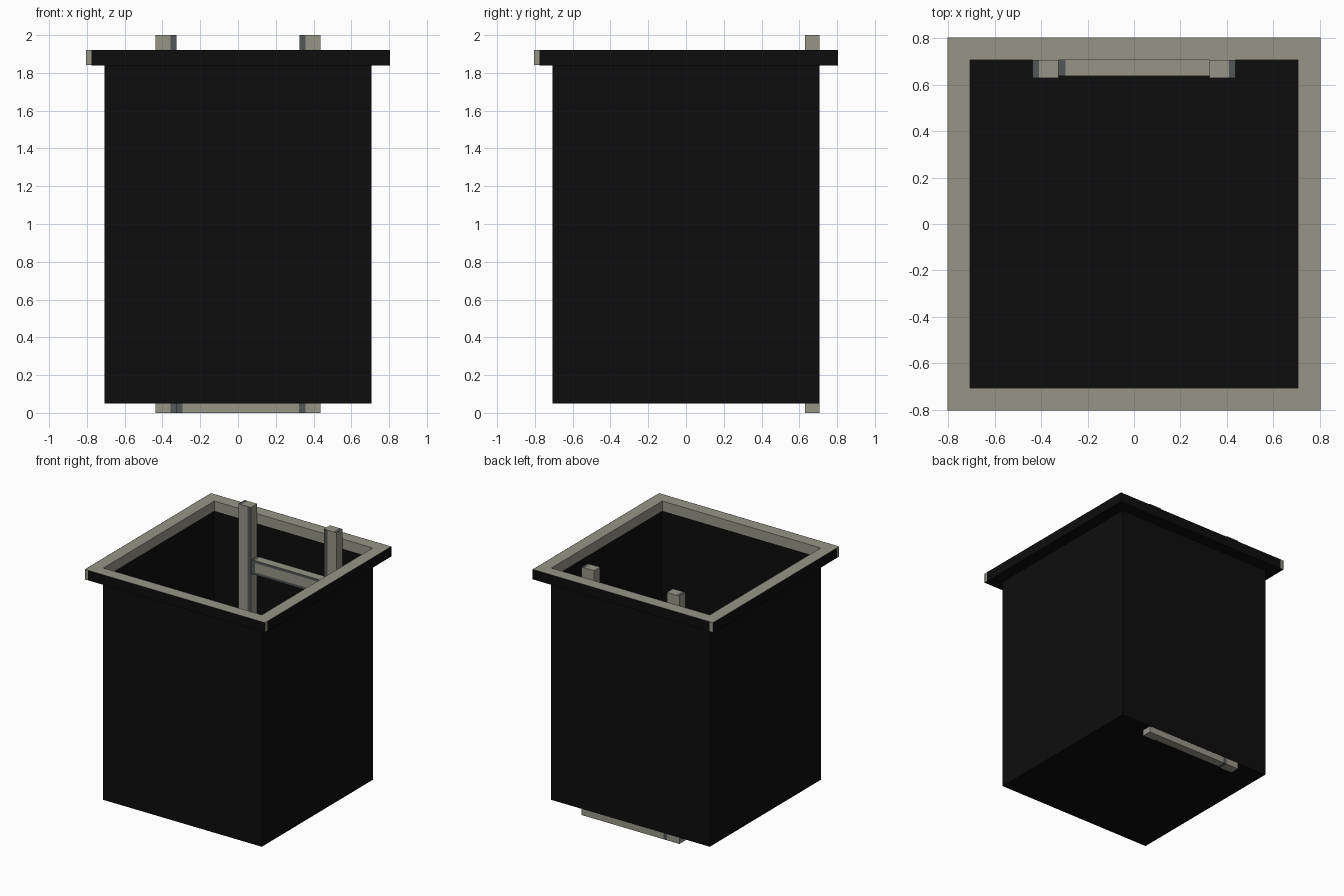
import bpy, bmesh
from mathutils import Vector

if "Cube" in bpy.data.objects:
    bpy.data.objects.remove(bpy.data.objects["Cube"])


def material(name, rgb):
    m = bpy.data.materials.new(name)
    m.diffuse_color = (*rgb, 1)
    m.use_nodes = True
    m.node_tree.nodes["Principled BSDF"].inputs["Base Color"].default_value = m.diffuse_color
    return m


BLACK = material("black lining", (0.004, 0.004, 0.004))
GREY = material("warm grey", (0.31, 0.30, 0.245))
SLATE = material("dark slate", (0.085, 0.095, 0.097))


def finish(name, bm, mats):
    me = bpy.data.meshes.new(name)
    bm.to_mesh(me)
    bm.free()
    for m in mats:
        me.materials.append(m)
    ob = bpy.data.objects.new(name, me)
    bpy.context.collection.objects.link(ob)
    return ob


def add_box(bm, lo, hi):
    lo, hi = Vector(lo), Vector(hi)
    verts = bmesh.ops.create_cube(bm, size=1)["verts"]
    for v in verts:
        v.co = Vector([(lo[i] + hi[i]) / 2 + v.co[i] * (hi[i] - lo[i]) for i in range(3)])


def cut(bm, axis, pos):
    no = [0, 0, 0]
    no[axis] = 1
    co = [n * pos for n in no]
    bmesh.ops.bisect_plane(bm, geom=bm.verts[:] + bm.edges[:] + bm.faces[:],
                           plane_co=co, plane_no=no)


def quad(bm, *pts):
    bm.faces.new([bm.verts.new(p) for p in pts])


W, R = 0.708, 0.805          # wall and rim half widths
Z0, Z1, Z2 = 0.05, 1.84, 1.92

# Open black box: four walls and a floor, one sheet thick
bm = bmesh.new()
add_box(bm, (-W, -W, Z0), (W, W, 1.865))
top = [f for f in bm.faces if f.normal.z > 0.9]
bmesh.ops.delete(bm, geom=top, context='FACES_ONLY')
finish("shaft_walls", bm, [BLACK])

# Square grey rim around the opening
bm = bmesh.new()
I, E = W - 0.001, R - 0.001
for s in (-1, 1):
    a, b = sorted((s * I, s * E))
    add_box(bm, (-E, a, Z1 + 0.001), (E, b, Z2))
    add_box(bm, (a, -I, Z1 + 0.001), (b, I, Z2))
finish("rim", bm, [GREY])

# Black skin on the rim's outer sides and underside, with bare grey corner strips
bm = bmesh.new()
S = -0.775
for s in (-1, 1):
    y = s * R
    quad(bm, (S, y, Z1), (R, y, Z1), (R, y, Z2), (S, y, Z2))
    quad(bm, (y, S, Z1), (y, R, Z1), (y, R, Z2), (y, S, Z2))
    quad(bm, (-R, s * W, Z1), (R, s * W, Z1), (R, y, Z1), (-R, y, Z1))
    quad(bm, (s * W, -W, Z1), (s * W, W, Z1), (y, W, Z1), (y, -W, Z1))
finish("rim_lining", bm, [BLACK])

# Ladder rails with a dark inner band and dark outer top edge
Y0, Y1 = 0.63, W - 0.0003
for side, s in (("left", -1), ("right", 1)):
    bm = bmesh.new()
    a, b = sorted((s * 0.325, s * 0.437))
    add_box(bm, (a, Y0, 0), (b, Y1, 2))
    cut(bm, 0, s * 0.358)
    cut(bm, 0, s * 0.41)
    bm.normal_update()
    for f in bm.faces:
        x = abs(f.calc_center_median().x)
        inner = f.normal.y < -0.9 and x < 0.358
        outer = f.normal.z > 0.9 and x > 0.41
        f.material_index = int(inner or outer)
    finish("ladder_rail_" + side, bm, [GREY, SLATE])

# Four rungs with dark bands along their upper and lower edges
for k in range(4):
    z = 0.487 * k
    h = 0.115
    bm = bmesh.new()
    add_box(bm, (-0.325, Y0 + 0.008, z), (0.325, Y1, z + h))
    cut(bm, 0, -0.295)
    cut(bm, 2, z + 0.02)
    cut(bm, 2, z + h - 0.02)
    bm.normal_update()
    for f in bm.faces:
        c = f.calc_center_median()
        band = abs(f.normal.y) > 0.9 and abs(c.z - z - h / 2) > h / 2 - 0.02
        if k == 0 and c.z < 0.03:
            band = False
        f.material_index = int(band or c.x < -0.295)
    finish("ladder_rung_%d" % (k + 1), bm, [GREY, SLATE])
